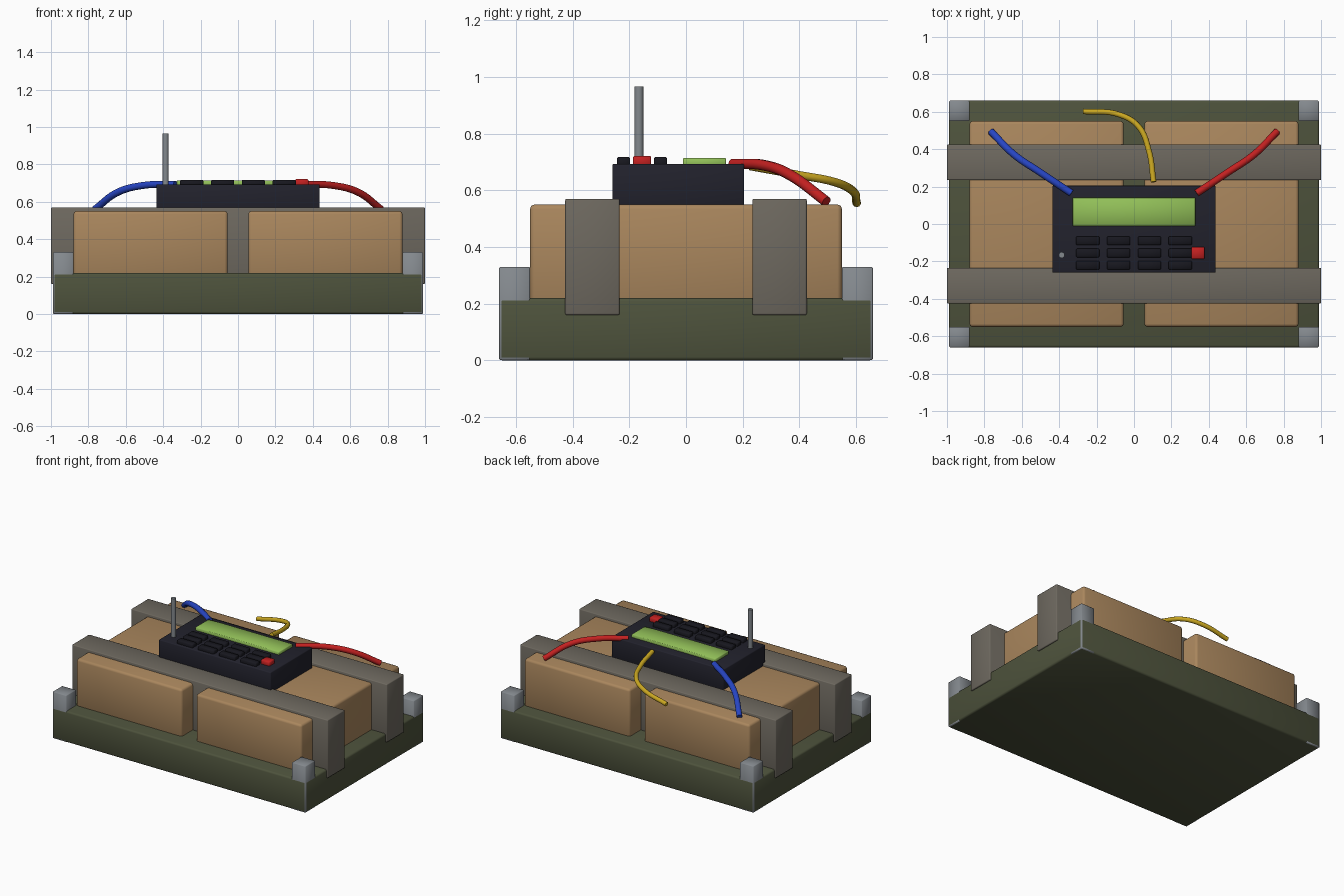
import bpy
from mathutils import Vector

cube = bpy.data.objects.get("Cube")
if cube:
    bpy.data.objects.remove(cube, do_unlink=True)


def material(name, rgb, metallic=0.0):
    m = bpy.data.materials.new(name)
    m.use_nodes = True
    colour = (*rgb, 1.0)
    m.diffuse_color = colour
    bsdf = m.node_tree.nodes["Principled BSDF"]
    bsdf.inputs["Base Color"].default_value = colour
    bsdf.inputs["Roughness"].default_value = 0.6
    return m


olive = material("olive_green", (0.075, 0.085, 0.045))
brown = material("brown_paper", (0.40, 0.24, 0.11))
tape = material("grey_tape", (0.155, 0.14, 0.115))
steel = material("steel_grey", (0.23, 0.25, 0.27))
navy = material("dark_navy", (0.016, 0.016, 0.026))
black = material("key_black", (0.009, 0.009, 0.014))
lime = material("screen_green", (0.29, 0.53, 0.10))
red = material("red", (0.55, 0.015, 0.015))
yellow = material("yellow", (0.58, 0.38, 0.015))
blue = material("blue", (0.02, 0.06, 0.55))


def finish(obj, name, mat):
    obj.name = name
    obj.data.name = name
    obj.data.materials.append(mat)
    return obj


def box(name, lo, hi, mat, bevel=0.0, segments=2):
    """Box between two corners, with optional rounded edges."""
    lo, hi = Vector(lo), Vector(hi)
    bpy.ops.mesh.primitive_cube_add(size=1, location=(lo + hi) / 2)
    obj = finish(bpy.context.object, name, mat)
    obj.scale = hi - lo
    bpy.ops.object.transform_apply(location=False, rotation=False, scale=True)
    if bevel:
        mod = obj.modifiers.new("Soft edges", "BEVEL")
        mod.width = bevel
        mod.segments = segments
        bpy.ops.object.shade_smooth()
    return obj


def wire(name, points, radius, mat):
    """Round cable through the given points."""
    curve = bpy.data.curves.new(name, "CURVE")
    curve.dimensions = "3D"
    curve.bevel_depth = radius
    curve.bevel_resolution = 3
    curve.use_fill_caps = True
    spline = curve.splines.new("BEZIER")
    spline.bezier_points.add(len(points) - 1)
    for bp, p in zip(spline.bezier_points, points):
        bp.co = p
        bp.handle_left_type = bp.handle_right_type = "AUTO"
    obj = bpy.data.objects.new(name, curve)
    bpy.context.collection.objects.link(obj)
    curve.materials.append(mat)
    return obj


# Tray with a metal guard on each corner
box("base_tray", (-0.99, -0.66, 0), (0.99, 0.66, 0.22), olive, 0.012)
for sx, side in ((-1, "right"), (1, "left")):
    for sy, end in ((-1, "front"), (1, "back")):
        x = sorted((sx * 0.88, sx * 0.989))
        y = sorted((sy * 0.55, sy * 0.659))
        box(f"corner_guard_{end}_{side}", (x[0], y[0], 0.001),
            (x[1], y[1], 0.33), steel, 0.004, 1)

# Two wrapped blocks
for sx, side in ((-1, "right"), (1, "left")):
    x = sorted((sx * 0.055, sx * 0.88))
    box(f"wrapped_block_{side}", (x[0], -0.55, 0.2), (x[1], 0.55, 0.55), brown, 0.016)

# Straps over the blocks
for y, end in ((-0.33, "front"), (0.33, "back")):
    box(f"strap_{end}", (-1, y - 0.096, 0.16), (1, y + 0.096, 0.57), tape, 0.006)

# Control unit with screen, keypad and button
box("control_unit", (-0.437, -0.26, 0.545), (0.437, 0.205, 0.693), navy, 0.006)
box("screen", (-0.328, -0.011, 0.68), (0.328, 0.141, 0.714), lime, 0.003, 1)
for row in range(3):
    for col in range(4):
        x = (col - 1.5) * 0.165
        y = -0.09 - row * 0.065
        box(f"key_{row + 1}_{col + 1}", (x - 0.062, y - 0.023, 0.68),
            (x + 0.062, y + 0.023, 0.717), black, 0.004, 1)
box("red_button", (0.307, -0.187, 0.68), (0.376, -0.123, 0.721), red, 0.004, 1)

# Antenna
bpy.ops.mesh.primitive_cylinder_add(vertices=16, radius=0.016, depth=0.295,
                                    location=(-0.387, -0.166, 0.8175))
finish(bpy.context.object, "antenna", steel)
bpy.ops.object.shade_smooth_by_angle()

# Side cables, mirrored, and the middle cable at the back
path = [(0.335, 0.165, 0.692), (0.5, 0.275, 0.688), (0.64, 0.37, 0.652), (0.765, 0.495, 0.56)]
wire("red_cable", path, 0.019, red)
wire("blue_cable", [(-x, y, z) for x, y, z in path], 0.019, blue)
wire("yellow_cable", [(0.105, 0.225, 0.685), (0.08, 0.39, 0.655), (0.025, 0.52, 0.63),
                      (-0.08, 0.585, 0.6), (-0.27, 0.602, 0.555)], 0.015, yellow)
